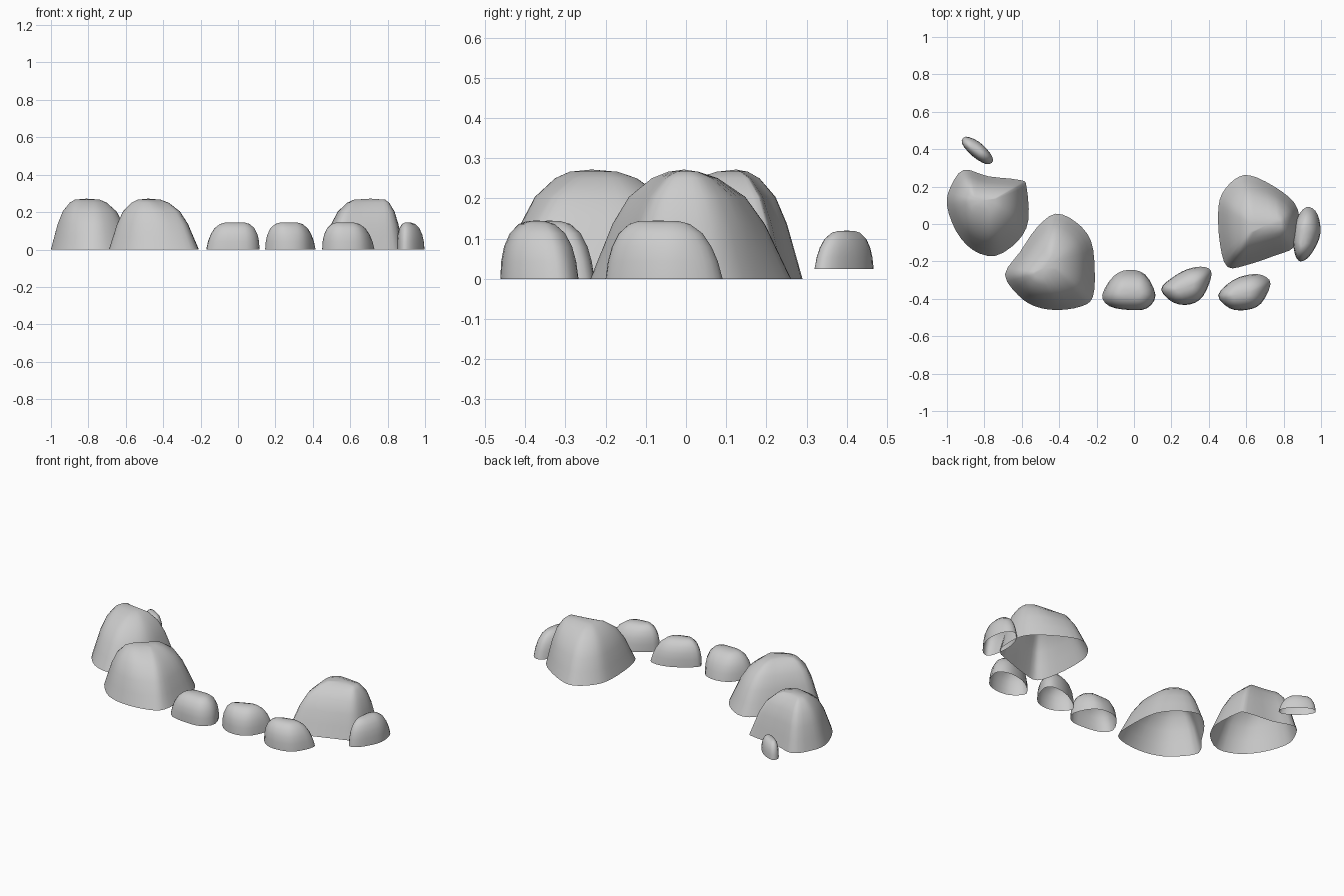
import bpy
import math
from mathutils import Vector

cube = bpy.data.objects.get("Cube")
if cube:
    bpy.data.objects.remove(cube, do_unlink=True)

# One plain stone colour
stone = bpy.data.materials.new("stone_grey")
stone.use_nodes = True
stone.diffuse_color = (0.6, 0.6, 0.6, 1)
stone.node_tree.nodes["Principled BSDF"].inputs["Base Color"].default_value = (0.6, 0.6, 0.6, 1)

# Side profiles: (outline share on the near sides, on the far sides, share of the height)
BOULDER = [(1, 1, 0), (.88, .88, .25), (.76, .76, .5), (.58, .58, .75), (.33, .33, .92), (.15, .15, .98)]
PEBBLE = [(1, 1, 0), (.99, .91, .3), (.92, .79, .55), (.75, .62, .78), (.47, .38, .94), (.2, .17, .99)]
STEPS = 3


def smooth_outline(points):
    """Closed rounded curve through the outline points."""
    pts = [Vector(p) for p in points]
    n = len(pts)
    result = []
    for i in range(n):
        a, b, c, d = (pts[(i + k) % n] for k in (-1, 0, 1, 2))
        for s in range(STEPS):
            t = s / STEPS
            result.append(b + (c - a) * t / 2
                          + (a * 2 - b * 5 + c * 4 - d) * t * t / 2
                          + (b * 3 - a - c * 3 + d) * t ** 3 / 2)
    return result


def rock(name, outline, ridge, height, profile, base=0):
    """Shell open underneath, its rings closing in on a short off-centre ridge."""
    ring = smooth_outline(outline)
    start, end = (Vector(p) for p in ridge)
    along = end - start
    n = len(ring)
    # Each outline point heads for its nearest point on the ridge
    goals = [start + along * min(1, max(0, (p - start).dot(along) / along.length_squared))
             for p in ring]
    reach = [(p - g).length for p, g in zip(ring, goals)]
    near, far = min(reach), max(reach)
    verts = []
    for near_share, far_share, rise in profile:
        for p, g, r in zip(ring, goals, reach):
            share = near_share + (far_share - near_share) * (r - near) / (far - near)
            q = g + (p - g) * share
            verts.append((q.x, q.y, base + height * rise))
    top = (start + end) / 2
    verts.append((top.x, top.y, base + height))
    faces = []
    for level in range(len(profile) - 1):
        for i in range(n):
            j = (i + 1) % n
            low, high = level * n, (level + 1) * n
            faces.append((low + i, low + j, high + j, high + i))
    last = (len(profile) - 1) * n
    faces += [(last + i, last + (i + 1) % n, len(verts) - 1) for i in range(n)]

    mesh = bpy.data.meshes.new(name)
    mesh.from_pydata(verts, [], faces)
    mesh.materials.append(stone)
    obj = bpy.data.objects.new(name, mesh)
    bpy.context.collection.objects.link(obj)
    bpy.ops.object.select_all(action="DESELECT")
    obj.select_set(True)
    bpy.context.view_layer.objects.active = obj
    bpy.ops.object.shade_smooth_by_angle(angle=math.radians(60))


# Large boulders, outlines counter-clockwise
rock("back_boulder",
     [(-.91, .29), (-.98, .2), (-1, .1), (-.95, -.04), (-.86, -.14), (-.74, -.17),
      (-.62, -.09), (-.565, .02), (-.575, .2), (-.61, .235), (-.78, .255)],
     [(-.85, .13), (-.77, .12)], .272, BOULDER)
rock("middle_boulder",
     [(-.69, -.27), (-.62, -.38), (-.53, -.44), (-.41, -.46), (-.28, -.44), (-.22, -.39),
      (-.21, -.25), (-.23, -.09), (-.31, .01), (-.42, .055), (-.52, -.02), (-.61, -.15)],
     [(-.51, -.26), (-.45, -.21)], .272, BOULDER)
rock("side_boulder",
     [(.45, .06), (.46, -.11), (.5, -.23), (.6, -.22), (.75, -.17), (.86, -.12),
      (.885, 0), (.86, .11), (.75, .2), (.62, .26), (.54, .24), (.47, .16)],
     [(.65, -.01), (.77, 0)], .272, BOULDER)

# Small stones along the front
rock("front_stone_right",
     [(-.17, -.38), (-.13, -.44), (-.02, -.46), (.07, -.45), (.115, -.38),
      (.06, -.27), (-.03, -.245), (-.11, -.28)],
     [(-.05, -.37), (.02, -.37)], .145, PEBBLE)
rock("front_stone_middle",
     [(.145, -.35), (.21, -.42), (.3, -.43), (.37, -.385), (.415, -.27),
      (.38, -.23), (.29, -.24), (.2, -.29)],
     [(.24, -.35), (.3, -.33)], .145, PEBBLE)
rock("front_stone_left",
     [(.45, -.38), (.51, -.45), (.6, -.46), (.68, -.425), (.73, -.32),
      (.69, -.275), (.62, -.27), (.53, -.3)],
     [(.54, -.38), (.6, -.37)], .145, PEBBLE)

# Small stones leaning on and behind the boulders
rock("side_stone",
     [(.86, -.16), (.89, -.2), (.94, -.17), (.99, -.08), (.995, 0),
      (.97, .07), (.92, .09), (.87, .03), (.85, -.06)],
     [(.9, -.1), (.91, -.04)], .145, PEBBLE)
rock("back_stone",
     [(-.92, .43), (-.86, .36), (-.79, .32), (-.755, .335), (-.77, .38),
      (-.83, .44), (-.9, .467)],
     [(-.87, .41), (-.83, .39)], .095, PEBBLE, .025)
